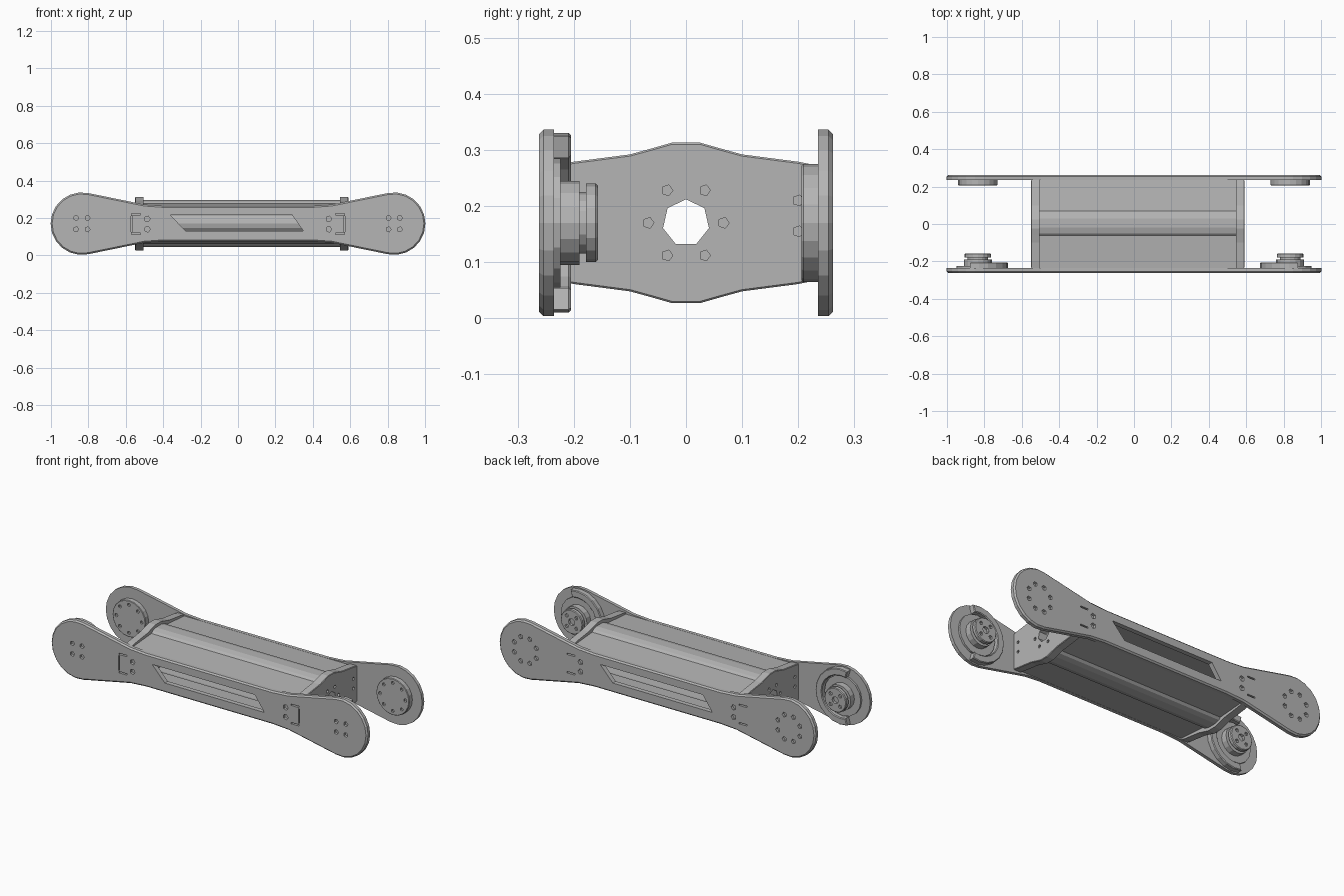
import bpy, bmesh
from math import pi, cos, sin, radians

cube = bpy.data.objects.get("Cube")
if cube:
    bpy.data.objects.remove(cube, do_unlink=True)

grey = bpy.data.materials.new("satin grey")
grey.use_nodes = True
grey.diffuse_color = (0.46, 0.46, 0.46, 1)
grey.node_tree.nodes["Principled BSDF"].inputs["Base Color"].default_value = (0.46, 0.46, 0.46, 1)

ZC = 0.17     # height of the long centre line
END = 0.835   # joint centre along x


def ring(cx, cz, r, n, start=0.0, sweep=2 * pi):
    """Points on a circle, or on an arc when sweep is less than a turn."""
    full = abs(sweep - 2 * pi) < 1e-6
    steps = n if full else n - 1
    return [(cx + r * cos(start + sweep * i / steps),
             cz + r * sin(start + sweep * i / steps)) for i in range(n)]


def prism(name, pts, axis, t0, t1, chamfer=0.0):
    """Extrude an outline along x or y from t0 to t1; chamfer the t1 rim."""
    def place(p, t):
        return (t, p[0], p[1]) if axis == "x" else (p[0], t, p[1])
    bm = bmesh.new()
    low = [bm.verts.new(place(p, t0)) for p in pts]
    high = [bm.verts.new(place(p, t1)) for p in pts]
    bm.faces.new(low)
    cap = bm.faces.new(high)
    n = len(pts)
    for i in range(n):
        j = (i + 1) % n
        bm.faces.new((low[i], low[j], high[j], high[i]))
    bmesh.ops.recalc_face_normals(bm, faces=bm.faces[:])
    if chamfer:
        bmesh.ops.bevel(bm, geom=list(cap.edges), offset=chamfer, segments=1, affect="EDGES")
    mesh = bpy.data.meshes.new(name)
    bm.to_mesh(mesh)
    bm.free()
    mesh.materials.append(grey)
    obj = bpy.data.objects.new(name, mesh)
    bpy.context.collection.objects.link(obj)
    return obj


def cut(obj, cutters):
    """Subtract every cutter and remove it."""
    bpy.ops.object.select_all(action="DESELECT")
    bpy.context.view_layer.objects.active = obj
    obj.select_set(True)
    for c in cutters:
        c.hide_render = True
        mod = obj.modifiers.new("cut", "BOOLEAN")
        mod.operation = "DIFFERENCE"
        mod.solver = "EXACT"
        mod.object = c
        bpy.ops.object.modifier_apply(modifier=mod.name)
        bpy.data.objects.remove(c, do_unlink=True)


def rect(x0, x1, z0, z1):
    return [(x0, z0), (x1, z0), (x1, z1), (x0, z1)]


# Side plates: waisted bars with round ends
def plate_outline():
    right = ring(END, ZC, 0.167, 13, radians(-102), radians(204))
    left = [(-x, 2 * ZC - z) for x, z in right]
    upper = [(0.5, 0.272), (0.4, 0.265), (-0.4, 0.265), (-0.5, 0.272)]
    lower = [(-x, 2 * ZC - z) for x, z in upper]
    return right + upper + left + lower


def side_plate(name, s):
    inner, outer = s * 0.235, s * 0.262
    plate = prism(name, plate_outline(), "y", inner, outer, 0.008)
    window = [(-0.36, 0.215), (0.29, 0.215), (0.35, 0.13), (-0.28, 0.13)]
    cutters = [prism("window_cutter", [(-s * x, z) for x, z in window], "y", s * 0.2, s * 0.3)]
    floor = s * 0.248

    def pocket(pts):
        cutters.append(prism("pocket_cutter", pts, "y", floor, s * 0.3))

    for e in (-1, 1):
        # Joint screw holes
        if s < 0:
            holes = ring(e * END, ZC, 0.043, 4, pi / 4)
        else:
            holes = ring(e * END, ZC, 0.075, 8, pi / 8)
        for x, z in holes:
            pocket(ring(x, z, 0.014, 5))
        # Bracket slots and bolts
        for z in (0.14, 0.195):
            pocket(ring(e * 0.485, z, 0.016, 5))
        for z in (0.115, 0.22):
            pocket(rect(e * 0.545 - 0.025, e * 0.545 + 0.025, z - 0.004, z + 0.004))
        if s < 0:
            pocket(rect(e * 0.57 - 0.003, e * 0.57 + 0.003, 0.125, 0.21))
    cut(plate, cutters)


side_plate("front_side_plate", -1)
side_plate("back_side_plate", 1)

# Bulkheads with a cable hole and a circle of screws
half = [(-0.235, 0.272), (-0.2, 0.279), (-0.1, 0.292), (-0.06, 0.303), (-0.025, 0.313)]
crown = half + [(-y, z) for y, z in reversed(half)]
bulkhead_outline = crown + [(-y, 2 * ZC - z) for y, z in crown]
for name, x0, x1 in (("left_bulkhead", 0.545, 0.59), ("right_bulkhead", -0.505, -0.55)):
    wall = prism(name, bulkhead_outline, "x", x0, x1, 0.003)
    out = 1 if x1 > 0 else -1
    cutters = [prism("hole_cutter", ring(0, ZC, 0.042, 7, pi / 2), "x", x0 - out * 0.1, x1 + out * 0.1)]
    spots = ring(0, ZC, 0.067, 6) + [(y, z) for y in (-0.2, 0.2) for z in (0.155, 0.21)]
    for y, z in spots:
        cutters.append(prism("screw_cutter", ring(y, z, 0.01, 5), "x", x1 - out * 0.02, x1 + out * 0.1))
    cut(wall, cutters)

# Cable tube between the bulkheads
tube = prism("cable_tube", ring(0, ZC, 0.052, 14), "x", -0.52, 0.56)
cut(tube, [prism("bore_cutter", ring(0, ZC, 0.044, 14), "x", -0.7, 0.7)])

# Top and bottom covers with a rounded centre ridge
skin = [(-0.236, 0.264), (-0.062, 0.277), (-0.05, 0.288), (-0.02, 0.296), (0.03, 0.296),
        (0.058, 0.288), (0.07, 0.277), (0.236, 0.264)]
section = skin + [(y, z - 0.01) for y, z in reversed(skin)]
prism("top_cover", section, "x", -0.51, 0.55)
prism("bottom_cover", [(y, 2 * ZC - z) for y, z in section], "x", -0.51, 0.55)

# Joints at both ends
for side, e in (("left", 1), ("right", -1)):
    cx = e * END
    # Screwed disc on the back plate
    disc = prism(side + "_back_disc", ring(cx, ZC, 0.105, 20), "y", 0.237, 0.206, 0.003)
    cut(disc, [prism("screw_cutter", ring(x, z, 0.01, 5), "y", 0.216, 0.15)
               for x, z in ring(cx, ZC, 0.08, 8)])
    # Crescent stop on the front plate, open toward the tip
    start = pi if e > 0 else 0
    a0, sweep = start - radians(105), radians(210)
    crescent = ring(cx, ZC, 0.16, 13, a0, sweep) + ring(cx, ZC, 0.12, 13, a0, sweep)[::-1]
    prism(side + "_front_stop", crescent, "y", -0.237, -0.205, 0.004)
    # Stepped hub
    prism(side + "_hub_base", ring(cx, ZC, 0.115, 16), "y", -0.237, -0.224)
    prism(side + "_hub_foot", ring(cx, ZC, 0.075, 16), "y", -0.226, -0.19)
    prism(side + "_hub_neck", ring(cx, ZC, 0.055, 16), "y", -0.192, -0.175)
    cap = prism(side + "_hub_cap", ring(cx, ZC, 0.07, 16), "y", -0.178, -0.157, 0.004)
    cutters = [prism("bore_cutter", ring(cx, ZC, 0.02, 8), "y", -0.172, -0.1)]
    for x, z in ring(cx, ZC, 0.043, 4, pi / 4):
        cutters.append(prism("screw_cutter", ring(x, z, 0.011, 5), "y", -0.168, -0.1))
    cut(cap, cutters)
